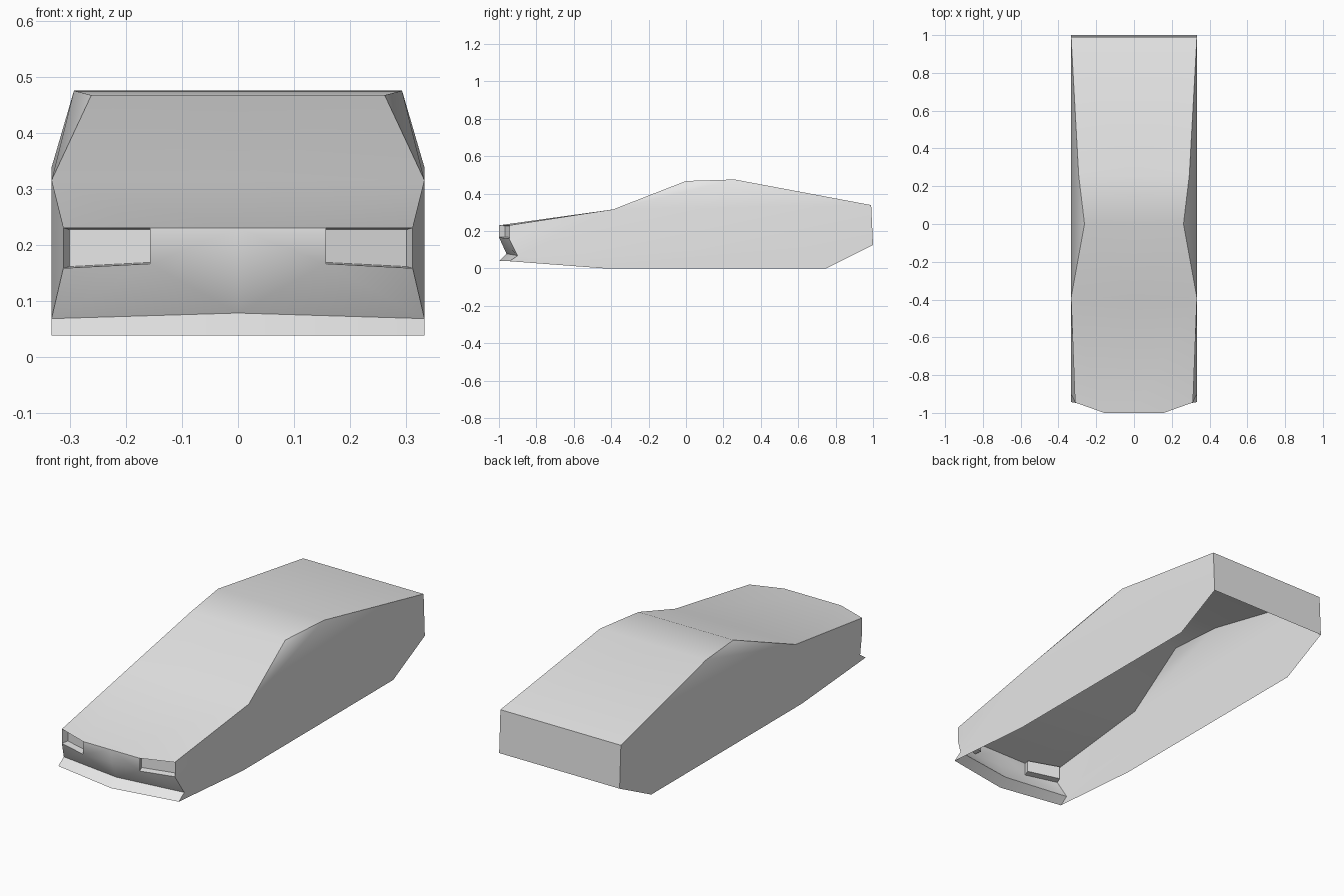
import bpy, bmesh
from mathutils import Vector

cube = bpy.data.objects.get("Cube")
if cube:
    bpy.data.objects.remove(cube, do_unlink=True)

# One plain paint
paint = bpy.data.materials.new("light grey paint")
paint.use_nodes = True
grey = (0.8, 0.8, 0.8, 1)
paint.diffuse_color = grey
paint.node_tree.nodes["Principled BSDF"].inputs["Base Color"].default_value = grey

W = 0.333  # half width of the body

# Outline points of the left half: the centre line (x = 0) and the side
points = {
    "hood_c": (0, -0.39, 0.315), "hood": (W, -0.39, 0.315),
    "screen_c": (0, 0, 0.467), "screen": (0.262, 0, 0.467),
    "roof_c": (0, 0.26, 0.475), "roof": (0.293, 0.26, 0.475),
    "tail_c": (0, 0.99, 0.338), "tail": (W, 0.99, 0.338),
    "rear_c": (0, 1, 0.125), "rear": (W, 1, 0.125),
    "sill_back": (W, 0.75, 0), "sill_front": (W, -0.44, 0),
    "nose_c": (0, -1, 0.23), "nose_in": (0.157, -1, 0.23),
    "nose": (0.312, -0.945, 0.23),
    "grille_c": (0, -1, 0.166), "grille_in": (0.157, -1, 0.166),
    "grille": (0.312, -0.945, 0.158),
    "chin_c": (0, -0.96, 0.078), "chin": (W, -0.9, 0.068),
    "lip_c": (0, -1, 0.038), "lip": (W, -0.943, 0.038),
}

panels = [
    # top surfaces and tail
    "hood_c hood screen screen_c", "screen_c screen roof roof_c",
    "roof_c roof tail tail_c", "tail_c tail rear rear_c",
    # hood
    "nose_c nose_in hood hood_c", "nose_in nose hood",
    # glasshouse side
    "hood tail roof", "hood roof screen",
    # flat flank and tapered nose side
    "hood chin lip sill_front sill_back rear tail",
    "hood nose grille chin",
    # grille and chin
    "nose_c nose_in grille_in grille_c", "grille_c grille_in chin_c",
    "grille_in grille chin", "grille_in chin chin_c",
    # front lip
    "chin_c chin lip lip_c",
]

bm = bmesh.new()
v = {name: bm.verts.new(co) for name, co in points.items()}
for panel in panels:
    bm.faces.new([v[n] for n in panel.split()])

# Headlight recess, sunk along the face direction
rim = [v[n] for n in ("nose_in", "nose", "grille", "grille_in")]
sink = Vector((-0.33, 0.94, 0)) * 0.033
back = [bm.verts.new(p.co + sink + Vector((0, 0, dz)))
        for p, dz in zip(rim, (-0.003, -0.003, 0.003, 0.003))]
bm.faces.new(back)
for i in range(4):
    j = (i + 1) % 4
    bm.faces.new((rim[i], rim[j], back[j], back[i]))

# Mirror to the right half and weld the centre line
bmesh.ops.mirror(bm, geom=bm.verts[:] + bm.edges[:] + bm.faces[:],
                 axis='X', merge_dist=0.0005)
bmesh.ops.remove_doubles(bm, verts=bm.verts[:], dist=0.0005)
bmesh.ops.recalc_face_normals(bm, faces=bm.faces[:])
top = max(bm.faces, key=lambda f: f.calc_center_median().z)
if top.normal.z < 0:
    bmesh.ops.reverse_faces(bm, faces=bm.faces[:])

mesh = bpy.data.meshes.new("car_body_shell")
bm.to_mesh(mesh)
bm.free()
mesh.materials.append(paint)
body = bpy.data.objects.new("car_body_shell", mesh)
bpy.context.collection.objects.link(body)

# Smooth panels with sharp creases
for o in bpy.context.selected_objects:
    o.select_set(False)
body.select_set(True)
bpy.context.view_layer.objects.active = body
bpy.ops.object.shade_smooth_by_angle()
